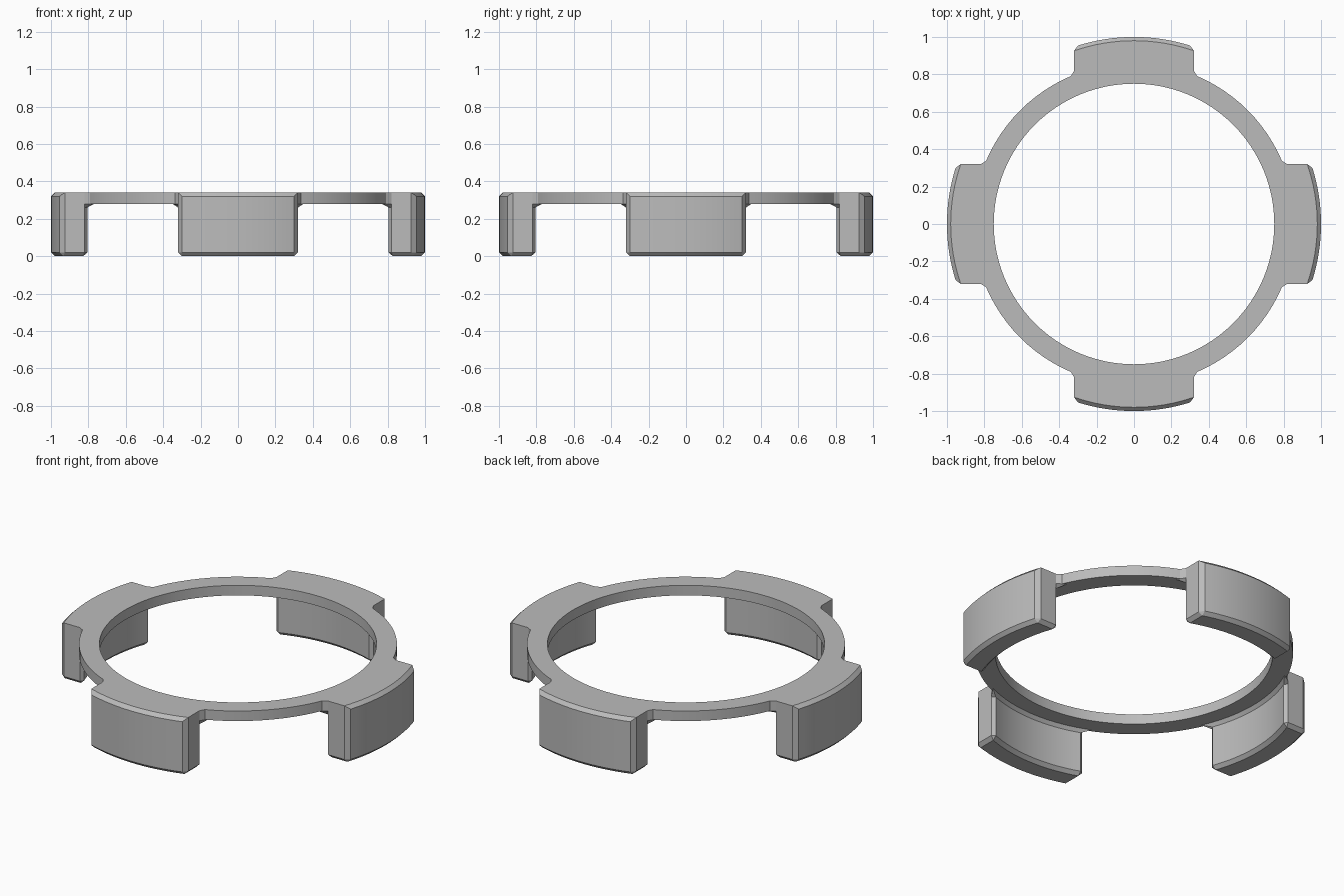
import bpy, bmesh, math

cube = bpy.data.objects.get("Cube")
if cube:
    bpy.data.objects.remove(cube)

TOP, RING_BOTTOM = 0.34, 0.28
HALF, CH = 0.32, 0.02          # pad half width, chamfer size
OUTER, INNER = 1.0, 0.86       # pad radii
ARC = 16

grey = bpy.data.materials.new("plain grey")
grey.use_nodes = True
grey.diffuse_color = (0.5, 0.5, 0.5, 1)
grey.node_tree.nodes["Principled BSDF"].inputs["Base Color"].default_value = (0.5, 0.5, 0.5, 1)


def on_circle(radius, x):
    return (x, math.sqrt(radius * radius - x * x))


def arc(radius, half):
    a = math.asin(half / radius)
    return [(radius * math.sin(t), radius * math.cos(t))
            for t in (a * (2 * i / ARC - 1) for i in range(ARC + 1))]


def outline(r_out, w_out, r_in, w_in, half):
    """Plan of a pad: outer arc, side corners, inner arc."""
    xo, yo = on_circle(OUTER - CH, half)
    xi, yi = on_circle(INNER + CH, half)
    return (arc(r_out, w_out) + [(xo, yo), (xi, yi)]
            + arc(r_in, w_in)[::-1] + [(-xi, yi), (-xo, yo)])


def loft(bm, levels, turn=0.0, closed=False):
    """Skin stacked outlines; closed joins last to first, otherwise cap the ends."""
    c, s = math.cos(turn), math.sin(turn)
    rows = [[bm.verts.new((x * c - y * s, x * s + y * c, z)) for x, y in pts]
            for z, pts in levels]
    n = len(rows[0])
    pairs = list(zip(rows, rows[1:]))
    if closed:
        pairs.append((rows[-1], rows[0]))
    else:
        bm.faces.new(rows[0])
        bm.faces.new(rows[-1])
    for lo, hi in pairs:
        for i in range(n):
            j = (i + 1) % n
            bm.faces.new((lo[i], lo[j], hi[j], hi[i]))


def make_object(name, bm):
    bmesh.ops.remove_doubles(bm, verts=bm.verts, dist=0.0005)
    bmesh.ops.recalc_face_normals(bm, faces=bm.faces)
    mesh = bpy.data.meshes.new(name)
    bm.to_mesh(mesh)
    bm.free()
    mesh.materials.append(grey)
    obj = bpy.data.objects.new(name, mesh)
    bpy.context.collection.objects.link(obj)
    return obj


# Flat ring
def circle(radius, n=96):
    return [(radius * math.cos(2 * math.pi * i / n), radius * math.sin(2 * math.pi * i / n))
            for i in range(n)]


bm = bmesh.new()
loft(bm, [(RING_BOTTOM, circle(0.75)), (RING_BOTTOM, circle(0.86)),
          (TOP, circle(0.86)), (TOP, circle(0.75))], closed=True)
ring = make_object("ring_with_pads", bm)

# Four chamfered pads, flaring where they meet the ring
w, root, flare = HALF - CH, 0.845, 0.35
pad_levels = [
    (0, outline(OUTER - CH, w, INNER + CH, w, w)),
    (CH, outline(OUTER, w, INNER, w, HALF)),
    (RING_BOTTOM - CH, outline(OUTER, w, INNER, w, HALF)),
    (RING_BOTTOM, outline(OUTER, w, root, flare, HALF)),
    (TOP - CH, outline(OUTER, w, root, flare, HALF)),
    (TOP, outline(OUTER - CH, HALF, root, flare, HALF)),
]
bm = bmesh.new()
for k in range(4):
    loft(bm, pad_levels, k * math.pi / 2)
pads = make_object("pads", bm)

# Fuse pads and ring into one solid
union = ring.modifiers.new("union", 'BOOLEAN')
union.operation = 'UNION'
union.solver = 'EXACT'
union.object = pads
bpy.context.view_layer.objects.active = ring
for o in bpy.context.selected_objects:
    o.select_set(False)
ring.select_set(True)
bpy.ops.object.modifier_apply(modifier=union.name)
bpy.data.objects.remove(pads)
bpy.ops.object.shade_smooth_by_angle(angle=math.radians(25))
